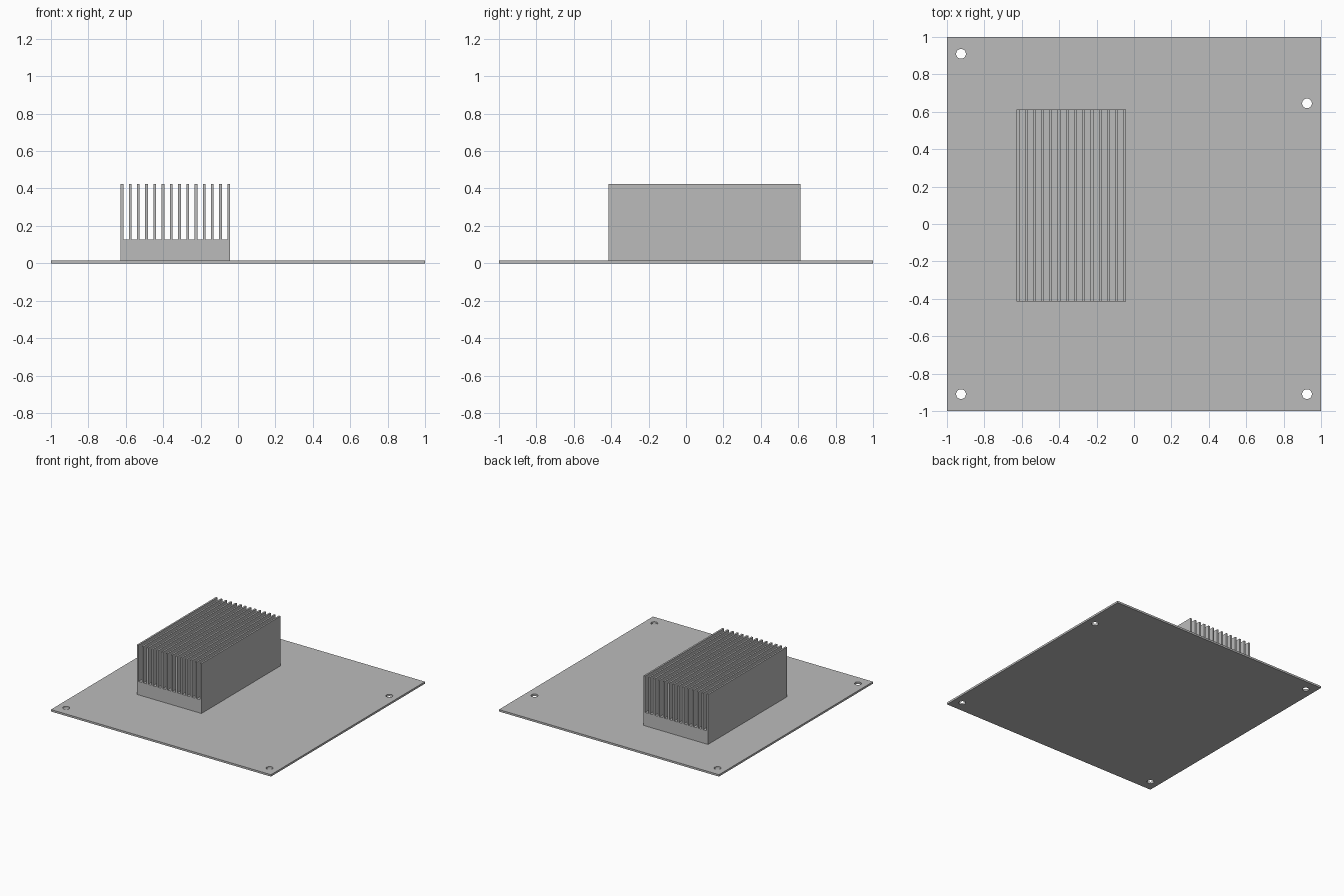
import bpy
import bmesh

cube = bpy.data.objects.get("Cube")
if cube:
    bpy.data.objects.remove(cube, do_unlink=True)

PLATE_T = 0.016
HOLE_R = 0.026
HOLES = [(-0.925, 0.91), (-0.925, -0.91), (0.925, -0.91), (0.925, 0.645)]
X0, X1 = -0.628, -0.042
Y0, Y1 = -0.414, 0.611
BASE_Z, FIN_Z = 0.126, 0.425
FINS, FIN_W = 14, 0.0145

grey = bpy.data.materials.new("plain grey")
grey.use_nodes = True
colour = (0.5, 0.5, 0.5, 1)
grey.diffuse_color = colour
grey.node_tree.nodes["Principled BSDF"].inputs["Base Color"].default_value = colour


def make_object(name, bm):
    bmesh.ops.recalc_face_normals(bm, faces=bm.faces)
    mesh = bpy.data.meshes.new(name)
    bm.to_mesh(mesh)
    bm.free()
    mesh.materials.append(grey)
    obj = bpy.data.objects.new(name, mesh)
    bpy.context.collection.objects.link(obj)
    return obj


# Thin square board
bm = bmesh.new()
bmesh.ops.create_cube(bm, size=1)
bmesh.ops.scale(bm, vec=(2, 2, PLATE_T), verts=bm.verts)
bmesh.ops.translate(bm, vec=(0, 0, PLATE_T / 2), verts=bm.verts)
board = make_object("board", bm)

# Mounting holes cut through the board
bm = bmesh.new()
for x, y in HOLES:
    pin = bmesh.ops.create_cone(bm, cap_ends=True, segments=32, radius1=HOLE_R,
                                radius2=HOLE_R, depth=0.1)
    bmesh.ops.translate(bm, vec=(x, y, 0), verts=pin["verts"])
cutter = make_object("hole_cutter", bm)
cut = board.modifiers.new("mounting_holes", "BOOLEAN")
cut.operation = "DIFFERENCE"
cut.solver = "EXACT"
cut.object = cutter
bpy.context.view_layer.objects.active = board
board.select_set(True)
bpy.ops.object.modifier_apply(modifier=cut.name)
bpy.data.objects.remove(cutter, do_unlink=True)
bpy.ops.object.shade_smooth_by_angle()

# Finned heat sink: comb-shaped profile extruded from front to back
pitch = (X1 - X0 - FIN_W) / (FINS - 1)
profile = [(X1, PLATE_T), (X0, PLATE_T)]
for i in range(FINS):
    left = X0 + i * pitch
    right = left + FIN_W
    if i > 0:
        profile.append((left, BASE_Z))
    profile += [(left, FIN_Z), (right, FIN_Z)]
    if i < FINS - 1:
        profile.append((right, BASE_Z))

bm = bmesh.new()
face = bm.faces.new([bm.verts.new((x, Y0, z)) for x, z in profile])
extruded = bmesh.ops.extrude_face_region(bm, geom=[face])["geom"]
bmesh.ops.translate(bm, vec=(0, Y1 - Y0, 0),
                    verts=[v for v in extruded if isinstance(v, bmesh.types.BMVert)])
# Keep the front cap that the region extrusion may drop
if not any(all(v.co.y < Y0 + 0.001 for v in f.verts) for f in bm.faces):
    bmesh.ops.holes_fill(bm, edges=[e for e in bm.edges if e.is_boundary])
make_object("heat_sink", bm)
